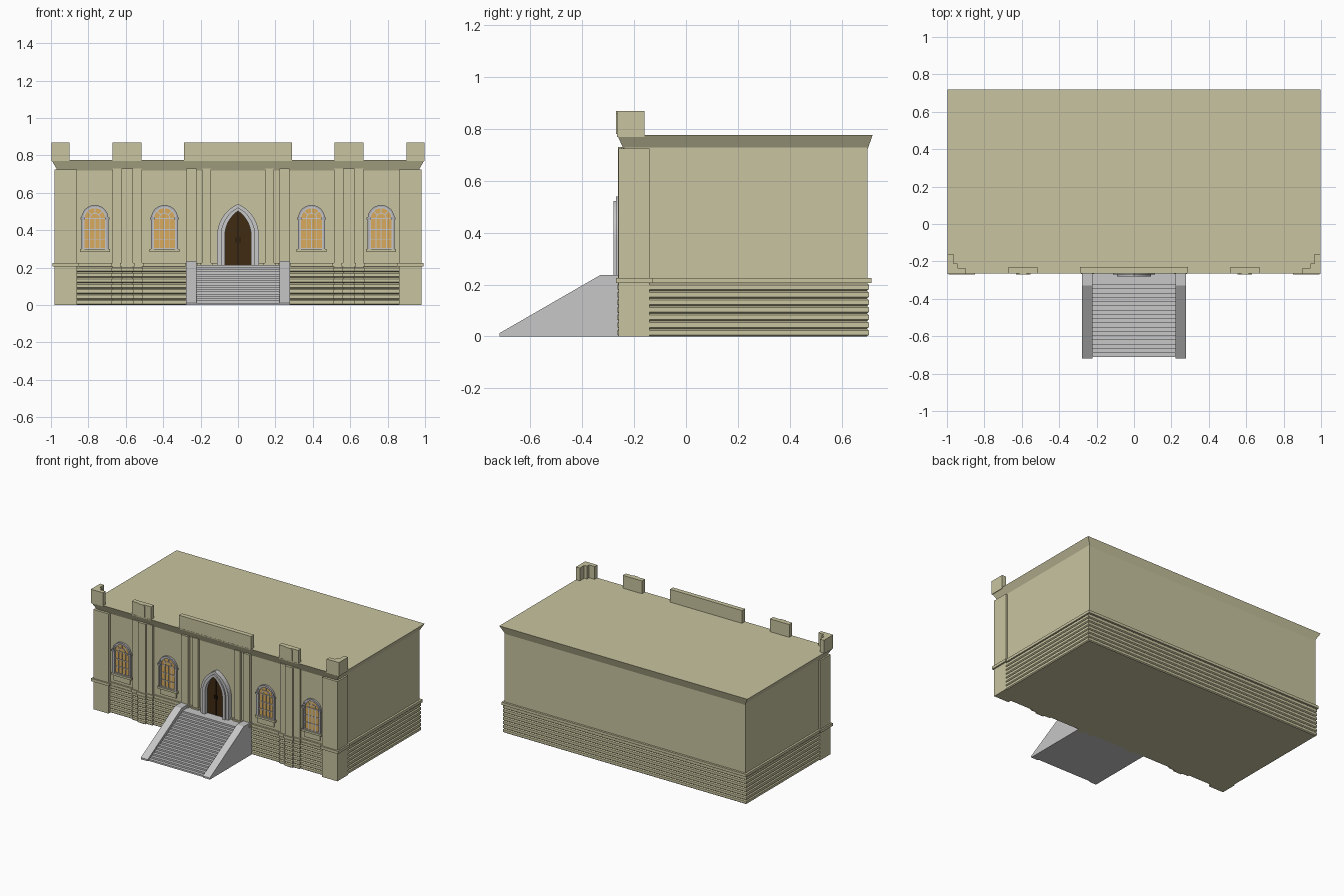
import bpy, bmesh, math

cube = bpy.data.objects.get("Cube")
if cube:
    bpy.data.objects.remove(cube, do_unlink=True)


def material(name, rgb):
    m = bpy.data.materials.new(name)
    m.use_nodes = True
    m.diffuse_color = (*rgb, 1)
    m.node_tree.nodes["Principled BSDF"].inputs["Base Color"].default_value = (*rgb, 1)
    return m


STONE = material("sandstone", (0.58, 0.55, 0.35))
GREY = material("pale grey stone", (0.57, 0.57, 0.57))
TRIM = material("window grey", (0.42, 0.42, 0.45))
GLASS = material("amber glass", (0.69, 0.41, 0.11))
BROWN = material("dark wood", (0.05, 0.024, 0.006))
BLACK = material("door seam", (0.012, 0.007, 0.003))


def finish(name, bm, mat):
    bmesh.ops.recalc_face_normals(bm, faces=bm.faces)
    me = bpy.data.meshes.new(name)
    bm.to_mesh(me)
    bm.free()
    me.materials.append(mat)
    ob = bpy.data.objects.new(name, me)
    bpy.context.collection.objects.link(ob)
    return ob


def loft(name, rings, mat, close=False):
    """Skin equal-length rings; cap the ends, or close the last to the first."""
    bm = bmesh.new()
    loops = [[bm.verts.new(p) for p in r] for r in rings]
    n = len(loops[0])
    pairs = list(zip(loops, loops[1:]))
    if close:
        pairs.append((loops[-1], loops[0]))
    for a, b in pairs:
        for i in range(n):
            j = (i + 1) % n
            bm.faces.new((a[i], a[j], b[j], b[i]))
    if not close:
        bm.faces.new(loops[0])
        bm.faces.new(loops[-1])
    return finish(name, bm, mat)


def rect(x0, x1, y0, y1, z, d=0):
    return [(x0 + d, y0 + d, z), (x1 - d, y0 + d, z), (x1 - d, y1 - d, z), (x0 + d, y1 - d, z)]


def box(name, x0, x1, y0, y1, z0, z1, mat=STONE):
    return loft(name, [rect(x0, x1, y0, y1, z0), rect(x0, x1, y0, y1, z1)], mat)


def plate(name, outline, y0, y1, mat):
    return loft(name, [[(x, y, z) for x, z in outline] for y in (y0, y1)], mat)


def frame(name, outer, inner, y0, y1, mat):
    """Open arch moulding between two matching outlines."""
    rings = [[(a, y0, b), (c, y0, d), (c, y1, d), (a, y1, b)]
             for (a, b), (c, d) in zip(outer, inner)]
    return loft(name, rings, mat)


def bar(name, a, b, w, y0, y1, mat):
    dx, dz = b[0] - a[0], b[1] - a[1]
    k = w / 2 / math.hypot(dx, dz)
    nx, nz = -dz * k, dx * k
    pts = [(a[0] + nx, a[1] + nz), (b[0] + nx, b[1] + nz),
           (b[0] - nx, b[1] - nz), (a[0] - nx, a[1] - nz)]
    return plate(name, pts, y0, y1, mat)


def coursed(name, x0, x1, y0, y1, courses=7, top=0.205):
    """Block with rounded stone courses and shallow joints."""
    h = top / courses
    rings = []
    for i in range(courses):
        rings += [rect(x0, x1, y0, y1, (i + t) * h, d)
                  for t, d in ((0, 0.007), (0.2, 0), (0.8, 0))]
    rings.append(rect(x0, x1, y0, y1, top, 0.007))
    return loft(name, rings, STONE)


def round_arch(cx, w, z0, spring, n=16):
    arc = [(cx + w * math.cos(math.pi * i / n), spring + w * math.sin(math.pi * i / n))
           for i in range(n + 1)]
    return [(cx + w, z0)] + arc + [(cx - w, z0)]


def lancet(w, z0, spring, top, n=9):
    h = top - spring
    c = (h * h - w * w) / (2 * w)
    end = math.atan2(h, c)
    half = [((w + c) * math.cos(end * i / n) - c, spring + (w + c) * math.sin(end * i / n))
            for i in range(n)]
    right = [(w, z0)] + half
    return right + [(0, top)] + [(-x, z) for x, z in reversed(right)]


WALL = -0.235

# Main block, band and flared roof
coursed("wall_base", -0.98, 0.98, WALL - 0.007, 0.705)
box("wall_body", -0.97, 0.97, WALL, 0.70, 0.2, 0.73)
box("wall_band", -0.985, 0.985, WALL - 0.013, 0.715, 0.205, 0.225)
loft("roof_cornice", [rect(-0.965, 0.965, -0.24, 0.70, 0.72),
                      rect(-0.998, 0.998, -0.265, 0.72, 0.777)], STONE)


def span(s, a, b):
    return sorted((s * a, s * b))


for s, side in ((1, "left"), (-1, "right")):
    # Corner piers and L-shaped corner parapets
    a, b = span(s, 0.86, 0.982)
    box(side + "_corner_pier", a, b, -0.26, -0.14, 0, 0.725)
    a, b = span(s, 0.85, 0.993)
    box(side + "_corner_band", a, b, -0.27, -0.13, 0.205, 0.225)
    a, b = span(s, 0.9, 0.998)
    box(side + "_corner_parapet_front", a, b, -0.266, -0.235, 0.77, 0.87)
    a, b = span(s, 0.966, 0.998)
    box(side + "_corner_parapet_side", a, b, -0.235, -0.16, 0.77, 0.87)
    a, b = span(s, 0.945, 0.966)
    box(side + "_corner_parapet_step", a, b, -0.235, -0.21, 0.77, 0.87)

    # Stepped middle piers
    for tag, x0, x1, y in (("wide", 0.512, 0.672, -0.25), ("core", 0.562, 0.622, -0.262)):
        a, b = span(s, x0, x1)
        box(f"{side}_{tag}_pier", a, b, y, WALL + 0.01, 0.2, 0.73)
        coursed(f"{side}_{tag}_pier_base", a - 0.003, b + 0.003, y - 0.003, WALL + 0.03)
        box(f"{side}_{tag}_pier_band", a - 0.008, b + 0.008, y - 0.008, WALL, 0.205, 0.225)
    a, b = span(s, 0.515, 0.67)
    box(side + "_middle_parapet", a, b, -0.264, -0.23, 0.77, 0.87)
    a, b = span(s, 0.565, 0.622)
    c = 0.01
    plate(side + "_parapet_panel", [(a, 0.78), (b, 0.78), (b, 0.87 - c), (b - c, 0.87),
                                    (a + c, 0.87), (a, 0.87 - c)], -0.27, -0.26, STONE)

    # Entrance pilasters
    for tag, x0, x1, y in (("outer", 0.222, 0.275, -0.26), ("inner", 0.145, 0.192, -0.25)):
        a, b = span(s, x0, x1)
        box(f"{side}_{tag}_pilaster", a, b, y, WALL + 0.01, 0, 0.73)
        box(f"{side}_{tag}_pilaster_band", a - 0.008, b + 0.008, y - 0.008, WALL, 0.205, 0.225)

    # Sloping stair walls
    a, b = span(s, 0.222, 0.278)
    profile = [(-0.72, 0), (-0.72, 0.012), (-0.33, 0.237), (-0.23, 0.237), (-0.23, 0)]
    loft(side + "_stair_wall", [[(x, y, z) for y, z in profile] for x in (a, b)], GREY)

box("entrance_parapet", -0.29, 0.29, -0.264, -0.23, 0.77, 0.87)

# Entrance steps
steps, run, top = 18, 0.41, 0.215
profile = [(-0.23, 0)]
for i in range(steps):
    y = -0.712 + i * run / steps
    profile += [(y, i * top / steps), (y, (i + 1) * top / steps)]
profile.append((-0.23, top))
loft("entrance_steps", [[(x, y, z) for y, z in profile] for x in (-0.225, 0.225)], GREY)

# Pointed door with stepped surround
o = lancet(0.112, top, 0.37, 0.54)
m = lancet(0.092, top, 0.37, 0.522)
n = lancet(0.07, top, 0.37, 0.503)
frame("door_surround_outer", o, m, -0.27, WALL + 0.01, GREY)
frame("door_surround_inner", m, n, -0.28, WALL + 0.01, GREY)
plate("door", n, -0.252, -0.244, BROWN)
bar("door_seam", (0, top), (0, 0.495), 0.004, -0.254, -0.25, BLACK)
for x in (-0.01, 0.01):
    bar("door_handle", (x, 0.335), (x, 0.36), 0.005, -0.258, -0.25, BLACK)

# Arched windows
Z0, SPRING, R = 0.30, 0.463, 0.055
for cx in (-0.765, -0.393, 0.393, 0.765):
    inner = round_arch(cx, R, Z0, SPRING)
    middle = round_arch(cx, R + 0.008, Z0, SPRING)
    outer = round_arch(cx, R + 0.017, Z0, SPRING)
    frame("window_surround", outer, middle, -0.25, WALL + 0.01, TRIM)
    frame("window_casing", middle, inner, -0.246, WALL + 0.01, GREY)
    plate("window_glass", inner, WALL - 0.003, WALL + 0.005, GLASS)
    for s in (-1, 1):
        a, b = sorted((cx + s * 0.054, cx + s * 0.078))
        box("window_impost", a, b, -0.253, WALL, 0.457, 0.468, TRIM)
    # Glazing bars
    y0, y1 = WALL - 0.007, WALL
    for x in (-0.028, 0, 0.028):
        bar("upright_bar", (cx + x, Z0), (cx + x, SPRING), 0.005, y0, y1, GREY)
    for z in (0.303, 0.352, 0.405, SPRING):
        bar("cross_bar", (cx - R, z), (cx + R, z), 0.005, y0, y1, GREY)
    for k in range(1, 4):
        t = math.pi * k / 4
        u, v = math.cos(t), math.sin(t)
        bar("fan_bar", (cx + 0.025 * u, SPRING + 0.025 * v),
            (cx + R * u, SPRING + R * v), 0.005, y0, y1, GREY)
    frame("fan_ring", round_arch(cx, 0.03, SPRING, SPRING), round_arch(cx, 0.025, SPRING, SPRING),
          y0, y1, GREY)
    # Sill and apron
    box("window_sill", cx - 0.08, cx + 0.08, -0.252, WALL, 0.285, 0.3)
    box("window_apron", cx - 0.065, cx + 0.065, -0.243, WALL, 0.245, 0.285)
